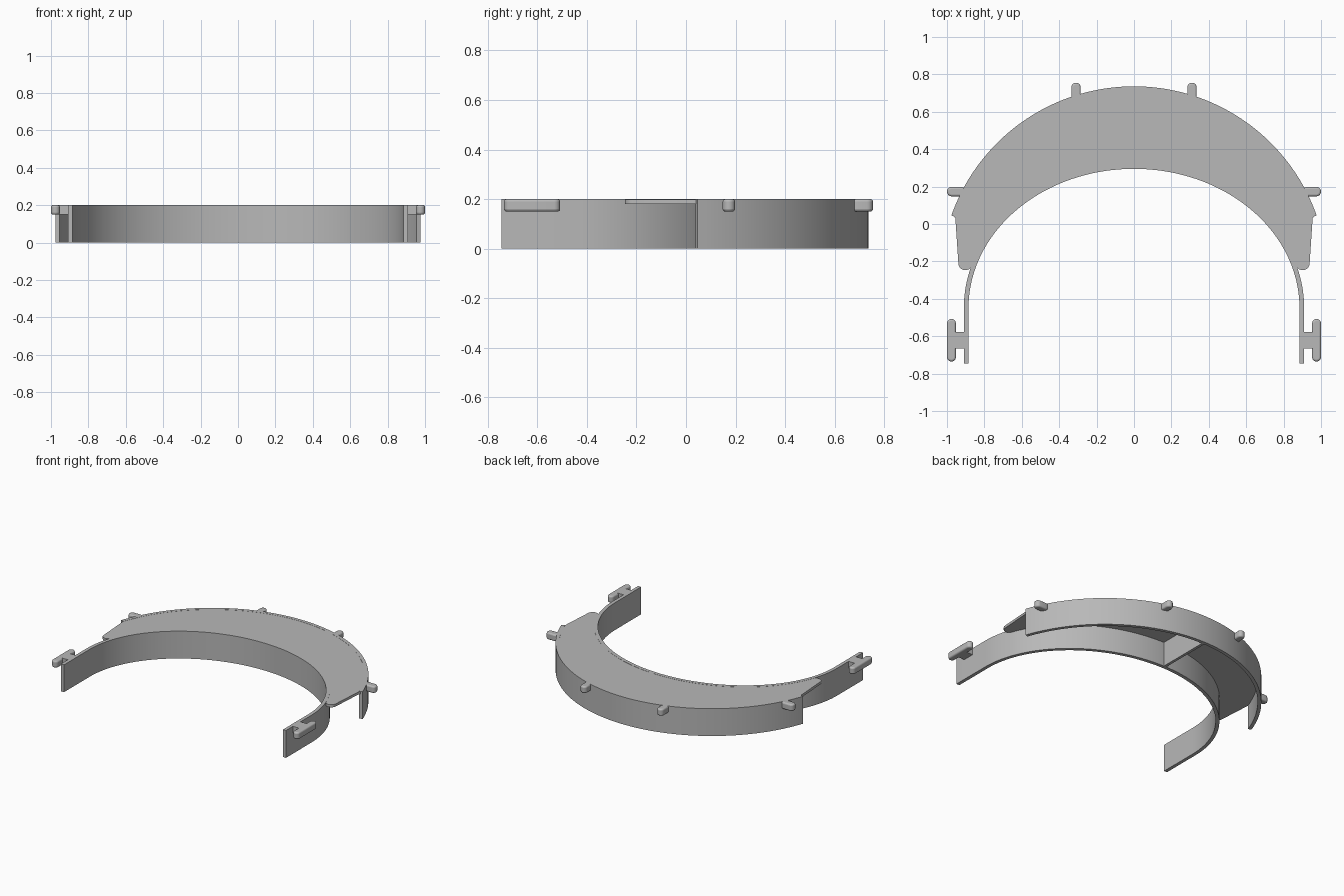
import bpy, bmesh
from math import sin, cos, pi, radians

cube = bpy.data.objects.get("Cube")
if cube:
    bpy.data.objects.remove(cube, do_unlink=True)

grey = bpy.data.materials.new("plain grey")
grey.use_nodes = True
colour = (0.48, 0.48, 0.48, 1)
grey.diffuse_color = colour
grey.node_tree.nodes["Principled BSDF"].inputs["Base Color"].default_value = colour

TOP = 0.2


def arc(cx, cy, rx, ry, start, end, steps):
    """Points along an elliptical arc, angles in degrees."""
    angles = [radians(start + (end - start) * i / steps) for i in range(steps + 1)]
    return [(cx + rx * cos(a), cy + ry * sin(a)) for a in angles]


def slab(name, outline, z0, z1, bevel=0):
    """Extrude a flat outline between two heights."""
    bm = bmesh.new()
    face = bm.faces.new([bm.verts.new((x, y, z0)) for x, y in outline])
    up = bmesh.ops.extrude_face_region(bm, geom=[face])["geom"]
    for v in up:
        if isinstance(v, bmesh.types.BMVert):
            v.co.z = z1
    bmesh.ops.recalc_face_normals(bm, faces=bm.faces)
    mesh = bpy.data.meshes.new(name)
    bm.to_mesh(mesh)
    bm.free()
    mesh.materials.append(grey)
    ob = bpy.data.objects.new(name, mesh)
    bpy.context.collection.objects.link(ob)
    if bevel:
        mod = ob.modifiers.new("rounded edges", "BEVEL")
        mod.width = bevel
        mod.segments = 3
        mod.limit_method = "ANGLE"
        mod.angle_limit = radians(50)
    bpy.ops.object.select_all(action="DESELECT")
    ob.select_set(True)
    bpy.context.view_layer.objects.active = ob
    bpy.ops.object.shade_smooth_by_angle(angle=radians(30))
    return ob


def capsule(x0, x1, y0, y1):
    """Outline of a bar with fully rounded ends along its longer axis."""
    if x1 - x0 > y1 - y0:
        r, cy = (y1 - y0) / 2, (y0 + y1) / 2
        return arc(x1 - r, cy, r, r, -90, 90, 10) + arc(x0 + r, cy, r, r, 90, 270, 10)
    r, cx = (x1 - x0) / 2, (x0 + x1) / 2
    return arc(cx, y1 - r, r, r, 0, 180, 10) + arc(cx, y0 + r, r, r, 180, 360, 10)


# Head band: half ellipse with straight arms running forward
head_y, head_a, head_b, half = -0.45, 0.8975, 0.7575, 0.0125
arm_end = -0.745
outer = arc(0, head_y, head_a + half, head_b + half, 0, 180, 72)
inner = arc(0, head_y, head_a - half, head_b - half, 180, 0, 72)
slab("head_band",
     [(head_a + half, arm_end)] + outer + [(-head_a - half, arm_end), (half - head_a, arm_end)]
     + inner + [(head_a - half, arm_end)], 0, TOP)

# Outer visor wall
wall_y, wall_r = -0.30, 1.036
slab("visor_wall",
     arc(0, wall_y, wall_r, wall_r, 19.5, 160.5, 72)
     + arc(0, wall_y, wall_r - 0.024, wall_r - 0.024, 160.5, 19.5, 72), 0, TOP)

# Top plate bridging both walls, with a rounded tail at each side
tail = [(0.955, 0.03)] + arc(0.902, -0.21, 0.037, 0.037, 0, -160, 12)
plate = (arc(0, wall_y, wall_r - 0.004, wall_r - 0.004, 160, 20, 72)
         + tail
         + arc(0, head_y, head_a, head_b, 20, 160, 72)
         + [(-x, y) for x, y in reversed(tail)])
slab("top_plate", plate, TOP - 0.02, TOP - 0.001)

# Central rib joining the two walls
slab("centre_rib", [(-0.01, 0.31), (0.01, 0.31), (0.01, 0.725), (-0.01, 0.725)], 0, TOP - 0.005)

# Fixing pegs and arm hooks, one of each per side
PEG = TOP - 0.05
for side, s in (("left", 1), ("right", -1)):
    def span(a, b):
        return sorted((s * a, s * b))
    slab(side + "_back_peg", capsule(*span(0.285, 0.335), 0.66, 0.755), PEG, TOP, 0.01)
    slab(side + "_side_peg", capsule(*span(0.90, 1.0), 0.148, 0.198), PEG, TOP, 0.01)
    slab(side + "_hook_bar", capsule(*span(0.952, 1.0), -0.735, -0.508), PEG, TOP, 0.01)
    x0, x1 = span(0.90, 0.965)
    slab(side + "_hook_stem", [(x0, -0.665), (x1, -0.665), (x1, -0.578), (x0, -0.578)], PEG, TOP)
